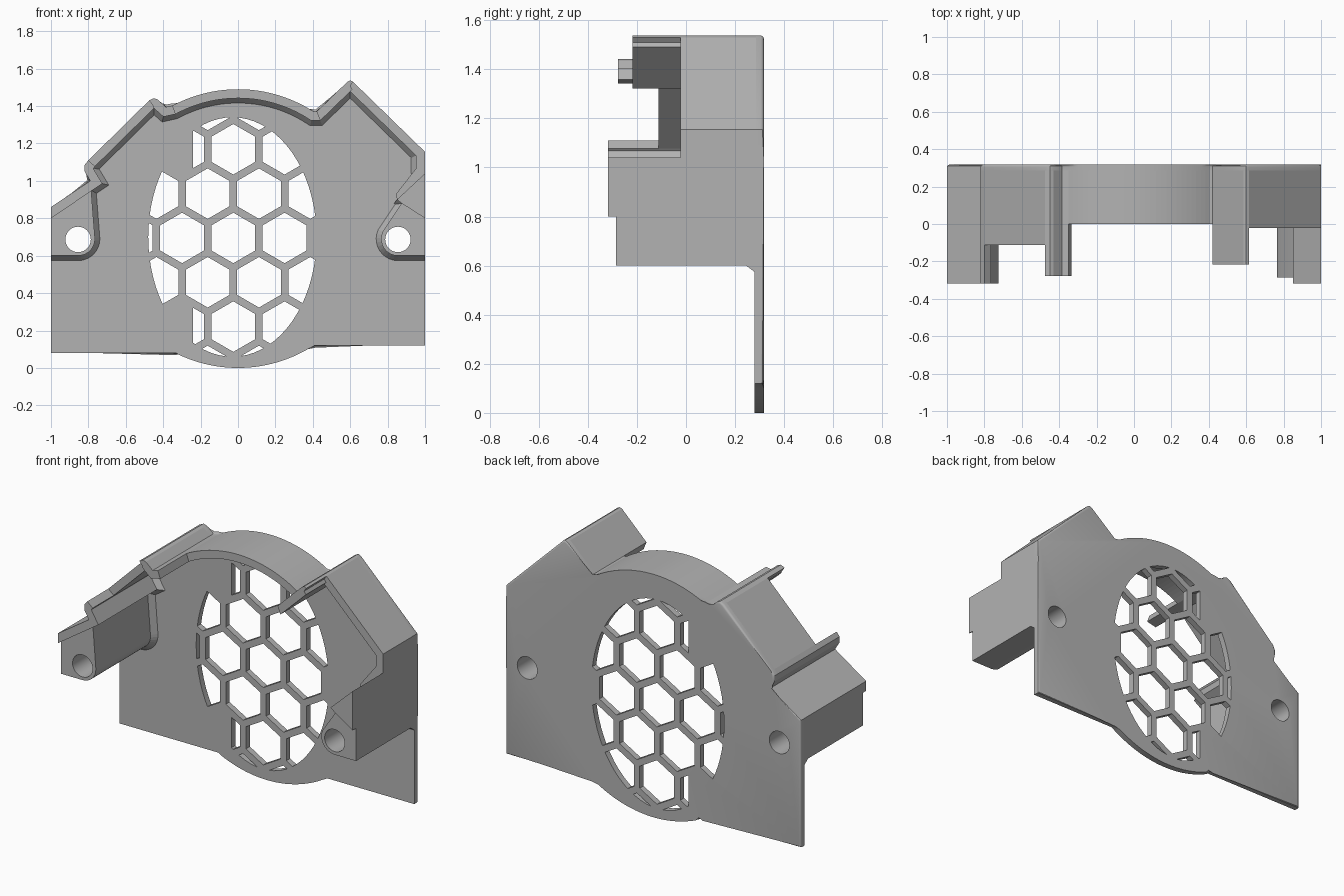
import bpy, bmesh, math
from mathutils import Vector

if "Cube" in bpy.data.objects:
    bpy.data.objects.remove(bpy.data.objects["Cube"])

BACK, PLATE_FRONT = 0.317, 0.28
WALL = 0.048

grey = bpy.data.materials.new("matte grey")
grey.use_nodes = True
grey.diffuse_color = (0.45, 0.45, 0.45, 1)
grey.node_tree.nodes["Principled BSDF"].inputs["Base Color"].default_value = grey.diffuse_color


def make_object(name, bm):
    bmesh.ops.recalc_face_normals(bm, faces=bm.faces)
    mesh = bpy.data.meshes.new(name)
    bm.to_mesh(mesh)
    bm.free()
    mesh.materials.append(grey)
    obj = bpy.data.objects.new(name, mesh)
    bpy.context.collection.objects.link(obj)
    return obj


def add_prism(bm, front_pts, y_front, y_back, back_pts=None):
    """Loft between an (x, z) outline at the front and one at the back."""
    back_pts = back_pts or front_pts
    a = [bm.verts.new((x, y_front, z)) for x, z in front_pts]
    b = [bm.verts.new((x, y_back, z)) for x, z in back_pts]
    n = len(a)
    bm.faces.new(a)
    back = bm.faces.new(b[::-1])
    for i in range(n):
        bm.faces.new((a[i], b[i], b[(i + 1) % n], a[(i + 1) % n]))
    return back


def arc(cx, cz, r, start, end, steps):
    angles = [math.radians(start + (end - start) * i / steps) for i in range(steps + 1)]
    return [(cx + r * math.cos(t), cz + r * math.sin(t)) for t in angles]


def offset(path, dist):
    """Shift an open path to its left with mitred corners."""
    pts = [Vector(p) for p in path]
    normals = [Vector((-(q - p).y, (q - p).x)).normalized() for p, q in zip(pts, pts[1:])]
    out = []
    for i, p in enumerate(pts):
        n1, n2 = normals[max(i - 1, 0)], normals[min(i, len(normals) - 1)]
        m = (n1 + n2).normalized()
        out.append(tuple(p + m * dist / max(m.dot(n1), 0.5)))
    return out


def add_ribbon(bm, outer, inner, y_front, y_back, inner_back=None):
    inner_back = inner_back or inner
    for i in range(len(outer) - 1):
        edge = [outer[i], outer[i + 1]]
        add_prism(bm, edge + [inner[i + 1], inner[i]], y_front, y_back,
                  edge + [inner_back[i + 1], inner_back[i]])


def cut(obj, cutter, operation="DIFFERENCE"):
    mod = obj.modifiers.new("cut", "BOOLEAN")
    mod.object, mod.operation, mod.solver = cutter, operation, "EXACT"
    bpy.context.view_layer.update()
    graph = bpy.context.evaluated_depsgraph_get()
    mesh = bpy.data.meshes.new_from_object(obj.evaluated_get(graph))
    obj.modifiers.clear()
    obj.data = mesh


# Rim sections, from the right-hand side over the top: name, path, front depth
crown = arc(0, 0.745, 0.745, 57, 118, 28)
sections = [
    ("left_slope_wall", [(1, 1.04), (1, 1.155), (0.615, 1.53)], -0.022),
    ("left_clip_wall", [(0.615, 1.53), (0.6, 1.537), (0.585, 1.53), (0.42, 1.37)], -0.217),
    ("crown_wall", [(0.42, 1.37)] + crown, 0.0),
    ("right_clip_wall", [crown[-1], (-0.385, 1.395), (-0.43, 1.435),
                         (-0.45, 1.442), (-0.475, 1.43)], -0.277),
    ("right_slope_wall", [(-0.475, 1.43), (-0.8, 1.11)], -0.113),
    ("right_hook_wall", [(-0.8, 1.11), (-0.82, 1.085), (-0.82, 1.05), (-0.79, 1.0)], -0.317),
    ("right_shoulder_wall", [(-0.79, 1.0), (-1, 0.86)], -0.317),
]
rim = [sections[0][1][0]]
for _, path, _ in sections:
    rim += path[1:]
inner = offset(rim, WALL)
fillet = offset(rim, WALL + 0.03)

start = 0
for name, path, front in sections:
    end = start + len(path)
    bm = bmesh.new()
    add_ribbon(bm, rim[start:end], inner[start:end], front, PLATE_FRONT + 0.005)
    add_ribbon(bm, rim[start:end], inner[start:end], PLATE_FRONT - 0.03, PLATE_FRONT + 0.005,
               fillet[start:end])
    make_object(name, bm)
    start = end - 1

# Back plate with a softened back edge
bottom = [(-1, 0.08), (-0.33, 0.08)] + arc(0, 0.745, 0.745, 245, 300, 24) + [(0.41, 0.12), (1, 0.12)]
bm = bmesh.new()
back = add_prism(bm, rim + bottom, PLATE_FRONT, BACK)
bmesh.ops.bevel(bm, geom=list(back.edges), offset=0.012, segments=3, profile=0.5, affect="EDGES")
plate = make_object("back_plate", bm)

# Honeycomb openings limited to an oval
PITCH, ROW, HEX = 0.274, 0.237, 0.135
bm = bmesh.new()
for row in range(-3, 4):
    for col in range(-3, 4):
        cx = -0.025 + PITCH * (col + (row % 2) / 2)
        cz = 0.695 + ROW * row
        if abs(cx) > 0.62 or (row == 0 and cx > 0.4):
            continue
        cell = arc(cx, cz, HEX, 30, 330, 5)
        if abs(row) == 2 and -0.4 < cx < -0.2:
            cell = [(-0.183, cz - 0.068), (-0.183, cz + 0.068), (-0.24, cz + 0.1), (-0.24, cz - 0.1)]
        add_prism(bm, cell, 0.2, 0.4)
openings = make_object("grille_cutter", bm)
bm = bmesh.new()
add_prism(bm, [(-0.03 + 0.45 * x, 0.7 + 0.64 * z) for x, z in arc(0, 0, 1, 0, 355, 71)], 0.1, 0.5)
oval = make_object("oval_cutter", bm)
cut(openings, oval, "INTERSECT")
cut(plate, openings)

# Mounting blocks: sloped side, rounded boss and raised shoulder
right_side = [(-0.785, 0.95)] + arc(-0.855, 0.69, 0.09, 5, -90, 10) + [(-1, 0.6)]
left_side = [(1, 0.6)] + arc(0.855, 0.69, 0.09, 270, 155, 10) + [(0.875, 0.88), (0.85, 0.9)]
blocks = []
for name, side, body in [
    ("right_mount_block", right_side, right_side + [(-1, 0.86), (-0.79, 1.0)]),
    ("left_mount_block", left_side, left_side + [(1, 1.04)]),
]:
    bm = bmesh.new()
    add_prism(bm, body, -0.285, PLATE_FRONT + 0.005)
    blocks.append(make_object(name, bm))
    bm = bmesh.new()
    add_ribbon(bm, offset(side, -0.01), side, PLATE_FRONT - 0.035, PLATE_FRONT + 0.005,
               offset(side, 0.03))
    make_object(name + "_fillet", bm)

for name, outline, front, rear in [
    ("right_shoulder_lip", [(-1, 0.8), (-0.785, 0.945), (-0.79, 1.0), (-1, 0.86)], -0.317, -0.28),
    ("left_shoulder_lip", [(1, 0.8), (1, 1.04), (0.85, 0.9), (0.875, 0.88)], -0.317, -0.28),
    ("left_corner_fill", [(1, 1.155), (0.97, 1.09), (0.845, 0.93), (0.85, 0.9), (1, 0.9)],
     -0.022, PLATE_FRONT + 0.005),
]:
    bm = bmesh.new()
    add_prism(bm, outline, front, rear)
    make_object(name, bm)

# Screw holes through the blocks and plate
bm = bmesh.new()
for x in (-0.855, 0.855):
    add_prism(bm, arc(x, 0.687, 0.068, 0, 348.75, 31), -0.6, 0.6)
bores = make_object("screw_hole_cutter", bm)
for obj in [plate] + blocks:
    cut(obj, bores)
for helper in (openings, oval, bores):
    bpy.data.objects.remove(helper)

# Smooth the curved faces and keep the corners crisp
bpy.ops.object.select_all(action="DESELECT")
for obj in bpy.context.scene.objects:
    if obj.type == "MESH":
        obj.select_set(True)
        bpy.context.view_layer.objects.active = obj
bpy.ops.object.shade_smooth_by_angle(angle=math.radians(30))
